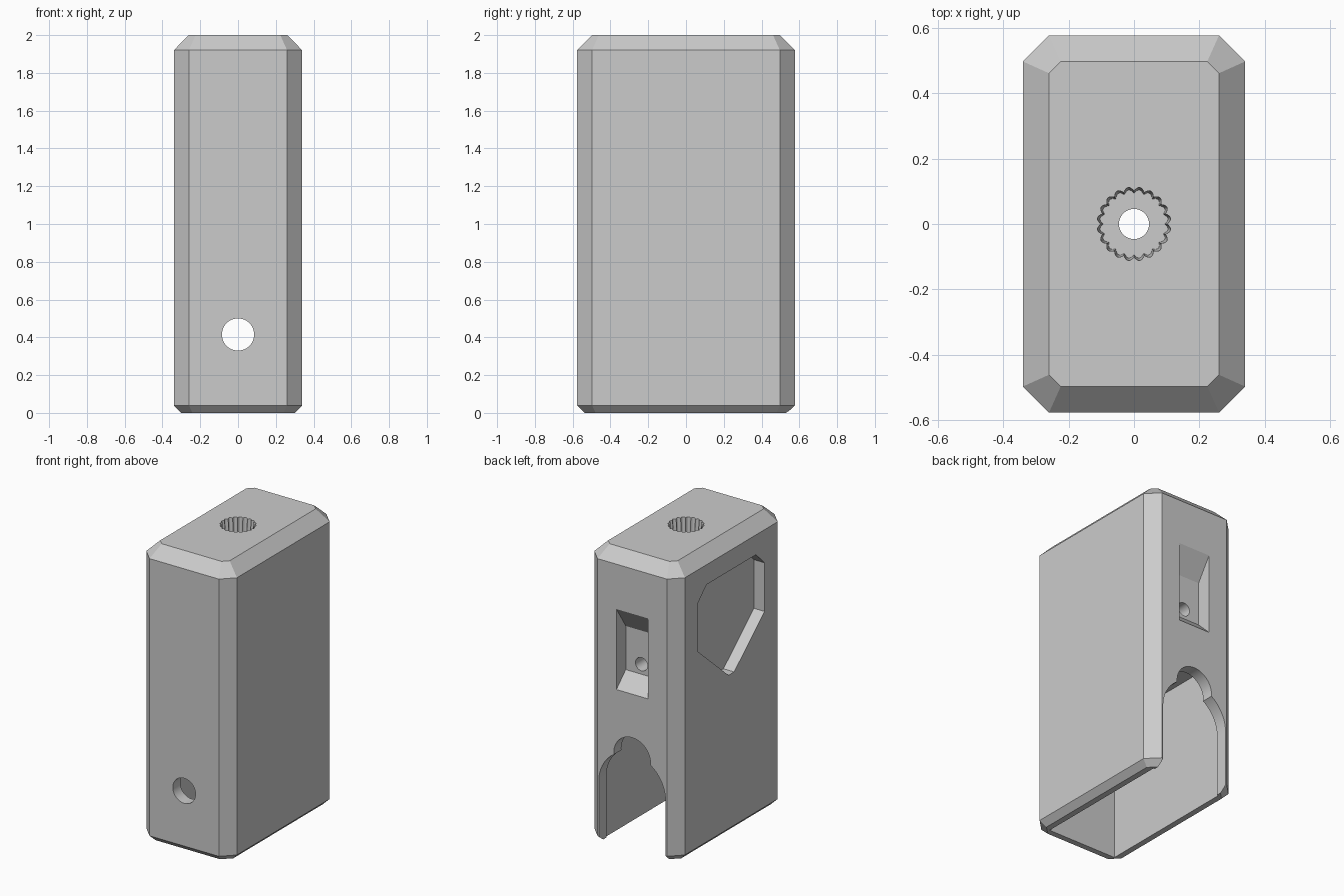
import bpy
import bmesh
from math import cos, sin, pi, radians

if "Cube" in bpy.data.objects:
    bpy.data.objects.remove(bpy.data.objects["Cube"], do_unlink=True)

HX, HY, TOP = 0.34, 0.577, 2.0      # half width, half depth, height
WALL, BEVEL = 0.08, 0.08

grey = bpy.data.materials.new("light grey")
grey.use_nodes = True
grey.diffuse_color = (0.6, 0.6, 0.6, 1)
grey.node_tree.nodes["Principled BSDF"].inputs["Base Color"].default_value = (0.6, 0.6, 0.6, 1)


def loft(name, rings):
    """Closed solid through rings of equal point count."""
    bm = bmesh.new()
    loops = [[bm.verts.new(p) for p in ring] for ring in rings]
    n = len(loops[0])
    for a, b in zip(loops, loops[1:]):
        for i in range(n):
            j = (i + 1) % n
            bm.faces.new((a[i], a[j], b[j], b[i]))
    bm.faces.new(loops[0])
    bm.faces.new(loops[-1])
    bmesh.ops.recalc_face_normals(bm, faces=bm.faces)
    mesh = bpy.data.meshes.new(name)
    bm.to_mesh(mesh)
    bm.free()
    mesh.materials.append(grey)
    obj = bpy.data.objects.new(name, mesh)
    bpy.context.collection.objects.link(obj)
    return obj


def prism(name, outline, axis, start, end):
    """Extrude a 2D outline along an axis."""
    def place(p, d):
        u, v = p
        return {"x": (d, u, v), "y": (u, d, v), "z": (u, v, d)}[axis]
    return loft(name, [[place(p, d) for p in outline] for d in (start, end)])


def arc(r, cu, cv, steps=48, a0=0.0, a1=2 * pi, closed=True):
    count = steps if closed else steps + 1
    return [(cu + r * cos(a0 + (a1 - a0) * i / steps),
             cv + r * sin(a0 + (a1 - a0) * i / steps)) for i in range(count)]


def mirrored(half):
    """Complete a half outline across u = 0."""
    return half + [(-u, v) for u, v in reversed(half)]


def box_outline(x, y):
    return [(x, y), (-x, y), (-x, -y), (x, -y)]


def octagon(inset, z):
    x, y = HX - inset, HY - inset
    c = BEVEL - 0.55 * inset
    half = [(x - c, -y), (x, c - y), (x, y - c), (x - c, y)]
    return [(u, v, z) for u, v in mirrored(half)]


# Bevelled body shell
body = loft("case_body", [octagon(0.04, 0), octagon(0, 0.04),
                          octagon(0, TOP - BEVEL), octagon(BEVEL, TOP)])

cutters = []

# Lower compartment, open underneath
cutters.append(prism("compartment", box_outline(HX - WALL, HY - WALL), "z", -0.2, 0.95))

# Round hole in the front wall
cutters.append(prism("front_hole", arc(0.085, 0, 0.415), "y", -0.8, -0.4))

# Arched slot with a round head in the back wall
slot = arc(0.25, 0, 0.415, 40, 0, pi, False) + [(-0.25, -0.2), (0.25, -0.2)]
cutters.append(prism("back_slot", slot, "y", 0.4, 0.8))
cutters.append(prism("slot_head", arc(0.138, 0, 0.637), "y", 0.41, 0.79))

# Shield-shaped recess in the side
shield = mirrored([(0.03, 1.08), (0.357, 1.365), (0.357, 1.695), (0.265, 1.785)])
cutters.append(prism("side_recess", shield, "x", -0.6, WALL - HX))

# Button recess with sloped ends in the back
ramp = [(HY + 0.1, 1.768), (HY - 0.1, 1.463), (HY - 0.1, 1.167), (HY + 0.1, 0.973)]
cutters.append(prism("button_recess", ramp, "x", -0.118, 0.118))
cutters.append(prism("wire_hole", arc(0.045, 0, 1.235, 32), "y", 0, 0.52))

# Scalloped socket and centre bore in the top


def scallops(scale, z):
    steps, lobes = 160, 20
    pts = []
    for i in range(steps):
        a = 2 * pi * i / steps
        r = scale * (0.101 + 0.012 * abs(sin(lobes * a / 2)))
        pts.append((r * cos(a), r * sin(a), z))
    return pts


cutters.append(loft("top_socket", [scallops(0.93, TOP - 0.1), scallops(1, TOP),
                                   scallops(1, TOP + 0.1)]))
cutters.append(prism("centre_bore", arc(0.046, 0, 0), "z", 0.9, TOP + 0.2))

# Cut everything out of the body
bpy.ops.object.select_all(action="DESELECT")
body.select_set(True)
bpy.context.view_layer.objects.active = body
for cutter in cutters:
    cutter.hide_render = True
    mod = body.modifiers.new(cutter.name, "BOOLEAN")
    mod.operation = "DIFFERENCE"
    mod.solver = "EXACT"
    mod.object = cutter
    bpy.ops.object.modifier_apply(modifier=mod.name)
    bpy.data.objects.remove(cutter, do_unlink=True)

bpy.ops.object.shade_smooth_by_angle(angle=radians(30))
